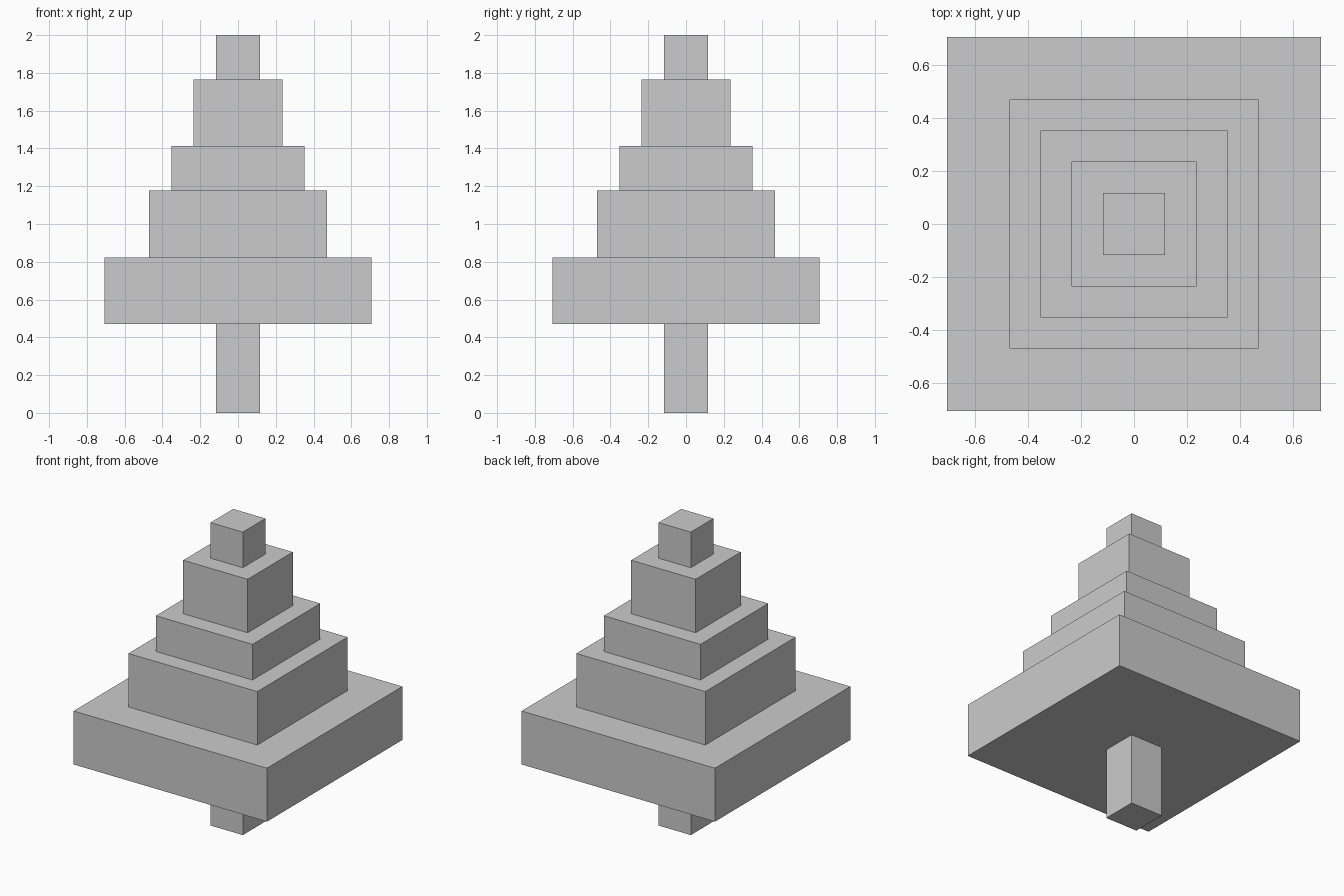
import bpy

# Remove the default cube only
cube = bpy.data.objects.get("Cube")
if cube:
    bpy.data.objects.remove(cube, do_unlink=True)

UNIT = 2 / 17  # the whole tree is 17 blocks tall

grey = bpy.data.materials.new("plain grey")
grey.use_nodes = True
colour = (0.6, 0.6, 0.6, 1)
grey.diffuse_color = colour
grey.node_tree.nodes["Principled BSDF"].inputs["Base Color"].default_value = colour


def add_block(name, width, height, base):
    """Square block, sized in units, standing on the given base."""
    bpy.ops.mesh.primitive_cube_add(size=1, location=(0, 0, (base + height / 2) * UNIT))
    block = bpy.context.object
    block.name = name
    block.scale = (width * UNIT, width * UNIT, height * UNIT)
    bpy.ops.object.transform_apply(location=False, rotation=False, scale=True)
    block.data.materials.append(grey)


# Trunk and stacked foliage tiers: name, width, height
parts = [
    ("trunk", 2, 4),
    ("bottom_tier", 12, 3),
    ("lower_tier", 8, 3),
    ("middle_tier", 6, 2),
    ("upper_tier", 4, 3),
    ("tree_top", 2, 2),
]
base = 0
for name, width, height in parts:
    add_block(name, width, height, base)
    base += height
